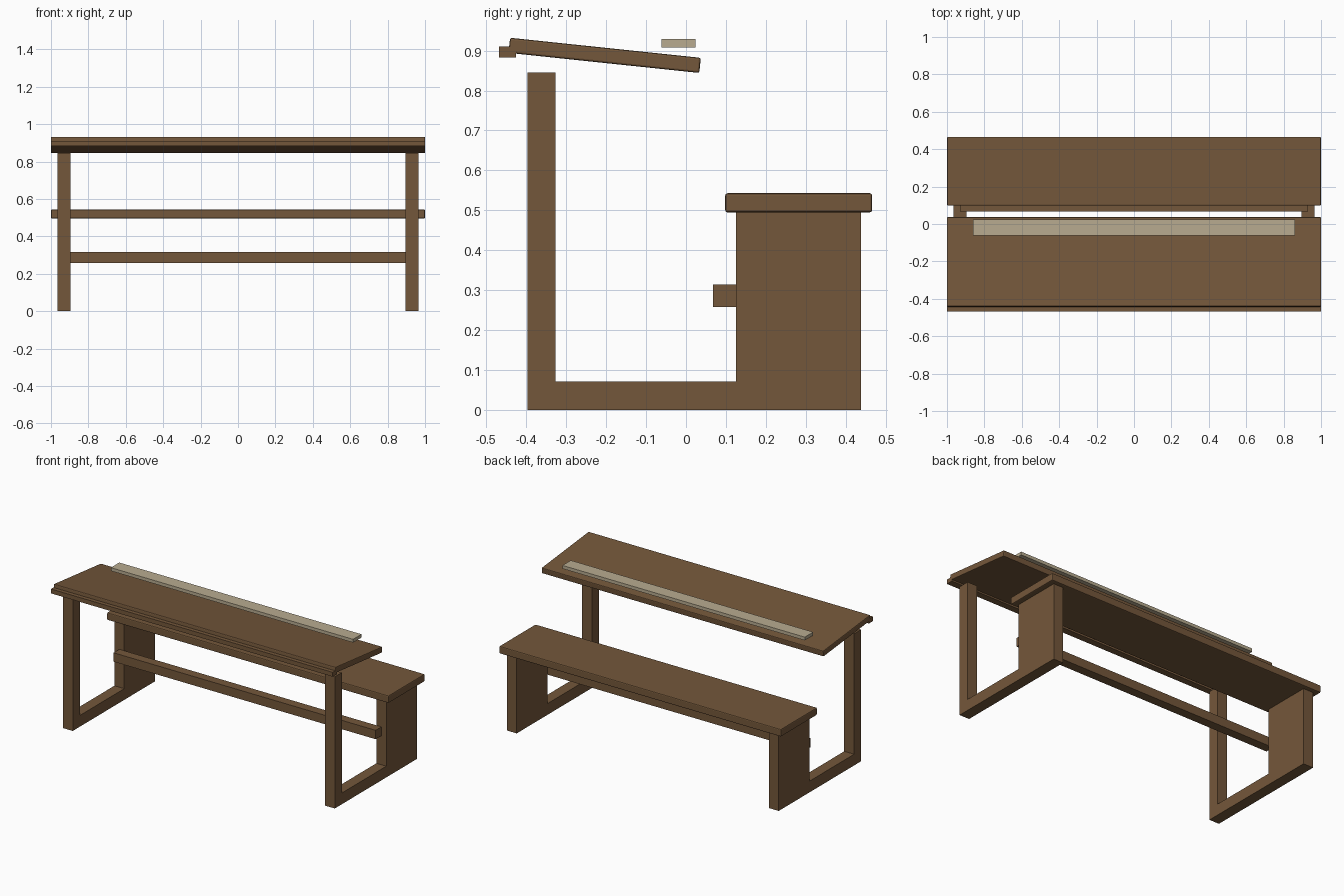
import bpy, bmesh, math

if "Cube" in bpy.data.objects:
    bpy.data.objects.remove(bpy.data.objects["Cube"])


def material(name, color):
    m = bpy.data.materials.new(name)
    m.diffuse_color = (*color, 1)
    m.use_nodes = True
    m.node_tree.nodes["Principled BSDF"].inputs["Base Color"].default_value = m.diffuse_color
    return m


wood = material("brown_wood", (0.175, 0.096, 0.043))
beige = material("pale_beige", (0.48, 0.41, 0.28))


def add_object(name, bm, mat):
    bmesh.ops.recalc_face_normals(bm, faces=bm.faces)
    mesh = bpy.data.meshes.new(name)
    bm.to_mesh(mesh)
    bm.free()
    mesh.materials.append(mat)
    ob = bpy.data.objects.new(name, mesh)
    bpy.context.collection.objects.link(ob)
    return ob


def board(name, half_x, y, z, mat, bevel=0.0, tilt=0.0):
    """Board spanning -half_x..half_x, with (min, max) ranges in y and z."""
    bm = bmesh.new()
    bmesh.ops.create_cube(bm, size=1)
    bmesh.ops.scale(bm, vec=(2 * half_x, y[1] - y[0], z[1] - z[0]), verts=bm.verts)
    ob = add_object(name, bm, mat)
    ob.location = (0, (y[0] + y[1]) / 2, (z[0] + z[1]) / 2)
    ob.rotation_euler.x = tilt
    if bevel:
        mod = ob.modifiers.new("eased_edges", 'BEVEL')
        mod.width = bevel
        mod.segments = 2
    return ob


def side_frame(name, x0, x1):
    """U-shaped side: front leg, floor rail and wide seat panel."""
    profile = [(-0.397, 0), (0.438, 0), (0.438, 0.497), (0.125, 0.497),
               (0.125, 0.072), (-0.326, 0.072), (-0.326, 0.845), (-0.397, 0.845)]
    bm = bmesh.new()
    face = bm.faces.new([bm.verts.new((x0, y, z)) for y, z in profile])
    ext = bmesh.ops.extrude_face_region(bm, geom=[face])
    verts = [v for v in ext["geom"] if isinstance(v, bmesh.types.BMVert)]
    bmesh.ops.translate(bm, vec=(x1 - x0, 0, 0), verts=verts)
    return add_object(name, bm, wood)


# Side frames and the bar joining them
side_frame("left_side_frame", -0.965, -0.895)
side_frame("right_side_frame", 0.895, 0.965)
board("stretcher", 0.93, (0.067, 0.126), (0.258, 0.315), wood)

# Bench seat
board("seat", 1.0, (0.098, 0.466), (0.495, 0.543), wood, bevel=0.006)

# Sloping desk top with its front ledge
board("desk_top", 1.0, (-0.4435, 0.0365), (0.869, 0.907), wood,
      bevel=0.005, tilt=-math.radians(6))
board("front_ledge", 1.0, (-0.468, -0.425), (0.882, 0.910), wood)

# Pale strip above the desk top
board("pale_strip", 0.86, (-0.061, 0.024), (0.908, 0.929), beige)
